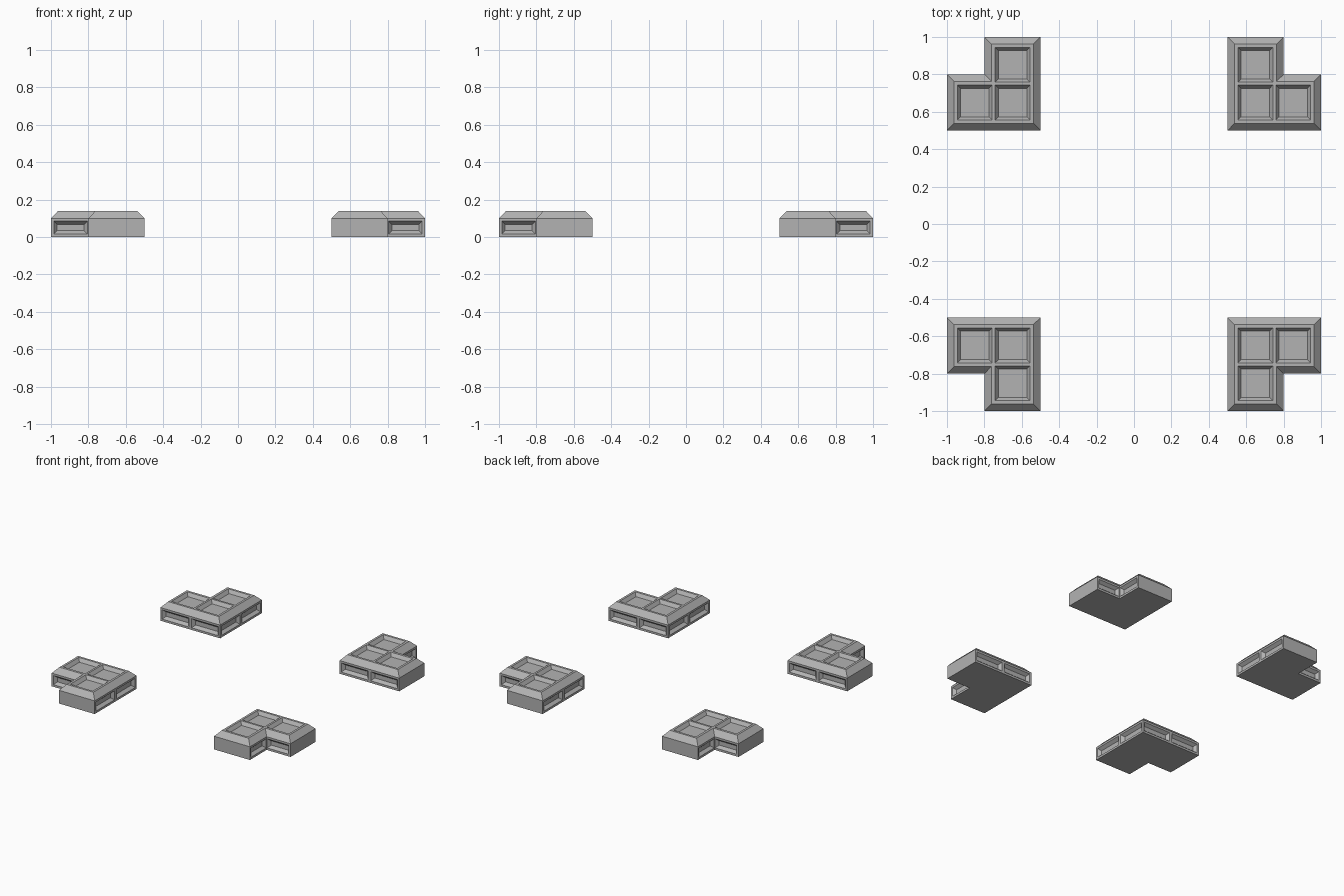
import bpy, bmesh

if "Cube" in bpy.data.objects:
    bpy.data.objects.remove(bpy.data.objects["Cube"])

def loft(bm, rings):
    """Closed solid through a list of equal-length point rings."""
    vs = [[bm.verts.new(p) for p in r] for r in rings]
    n = len(vs[0])
    for a, b in zip(vs, vs[1:]):
        for i in range(n):
            j = (i + 1) % n
            bm.faces.new((a[i], a[j], b[j], b[i]))
    bm.faces.new(vs[0][::-1])
    bm.faces.new(vs[-1])

def finish(bm, name):
    bmesh.ops.recalc_face_normals(bm, faces=bm.faces)
    me = bpy.data.meshes.new(name)
    bm.to_mesh(me)
    bm.free()
    me.materials.append(grey)
    ob = bpy.data.objects.new(name, me)
    bpy.context.collection.objects.link(ob)
    return ob

def l_ring(z, d):
    a, b, c = 0.5 + d, 1 - d, 0.8 - d
    return [(x, y, z) for x, y in
            ((a, a), (b, a), (b, c), (c, c), (c, b), (a, b))]

def pocket(bm, u, v, level, out, depth, m, place):
    """Tapered recess cutter; out is the outward direction (+1 / -1)."""
    def ring(w, k):
        return [place(p, q, w) for p, q in
                ((u[0] + k, v[0] + k), (u[1] - k, v[0] + k),
                 (u[1] - k, v[1] - k), (u[0] + k, v[1] - k))]
    loft(bm, [ring(level + out * 0.004, 0), ring(level, 0),
              ring(level - out * depth, m)])

grey = bpy.data.materials.new("dark_grey")
grey.diffuse_color = (0.45, 0.45, 0.45, 1)
grey.use_nodes = True
grey.node_tree.nodes["Principled BSDF"].inputs["Base Color"].default_value = grey.diffuse_color

# L-shaped block with a chamfered top
bm = bmesh.new()
loft(bm, [l_ring(0, 0), l_ring(0.1, 0), l_ring(0.14, 0.038)])
block = finish(bm, "corner_blocks")

# Recess cutters
bm = bmesh.new()
near, far = (0.555, 0.743), (0.758, 0.945)
for u, v in ((near, near), (far, near), (near, far)):
    pocket(bm, u, v, 0.14, 1, 0.025, 0.018, lambda p, q, w: (p, q, w))
height = (0.016, 0.085)
for place in (lambda p, q, w: (p, w, q), lambda p, q, w: (w, p, q)):
    # two panels on each long side, one on each notch side
    for span in ((0.515, 0.738), (0.762, 0.985)):
        pocket(bm, span, height, 0.5, -1, 0.022, 0.018, place)
    pocket(bm, (0.805, 0.985), height, 0.8, 1, 0.022, 0.018, place)
cutter = finish(bm, "recess_cutter")
cutter.hide_render = True

cut = block.modifiers.new("recesses", 'BOOLEAN')
cut.operation = 'DIFFERENCE'
cut.solver = 'EXACT'
cut.object = cutter

# Repeat the block at all four corners
mir = block.modifiers.new("four_corners", 'MIRROR')
mir.use_axis = (True, True, False)
mir.use_mirror_merge = False

# Bake the modifiers and drop the cutter
bpy.context.view_layer.update()
dg = bpy.context.evaluated_depsgraph_get()
baked = bpy.data.meshes.new_from_object(block.evaluated_get(dg))
block.modifiers.clear()
block.data = baked
bpy.data.objects.remove(cutter)
